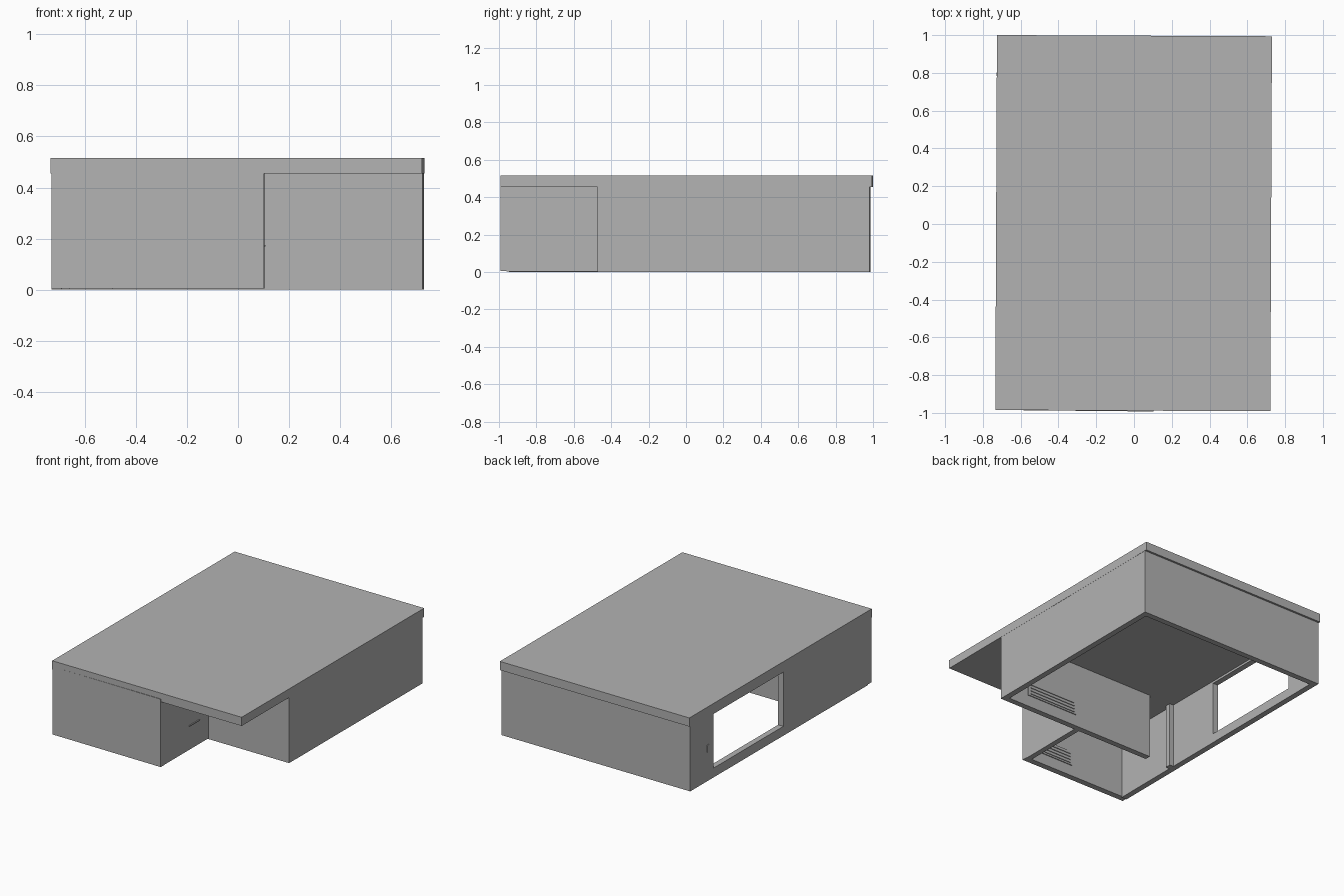
import bpy
import math
from mathutils import Matrix

cube = bpy.data.objects.get("Cube")
if cube:
    bpy.data.objects.remove(cube, do_unlink=True)

grey = bpy.data.materials.new("plain_grey")
grey.use_nodes = True
colour = (0.45, 0.45, 0.45, 1)
grey.diffuse_color = colour
grey.node_tree.nodes["Principled BSDF"].inputs["Base Color"].default_value = colour

SKEW = Matrix.Rotation(math.radians(-0.25), 4, 'Z')  # whole house sits slightly turned


def box(name, x, y, z, turn=0):
    """Box from (min, max) ranges, turned about z around its own centre."""
    bpy.ops.mesh.primitive_cube_add(size=1)
    ob = bpy.context.object
    ob.name = name
    size = [r[1] - r[0] for r in (x, y, z)]
    mid = [(r[0] + r[1]) / 2 for r in (x, y, z)]
    ob.data.transform(Matrix.Diagonal((*size, 1)))
    ob.matrix_world = SKEW @ Matrix.Translation(mid) @ Matrix.Rotation(math.radians(turn), 4, 'Z')
    ob.data.materials.append(grey)
    return ob


T = 0.04                      # wall thickness
EAVE = 0.457                  # underside of the roof
FULL = (0, EAVE)
L, R, BACK = -0.727, 0.725, 0.983
PORCH_X, PORCH_Y = 0.107, -0.47

# Roof slab covering house and porch
box("roof", (-0.73, 0.726), (-0.988, 0.997), (EAVE - 0.002, 0.515))

# Outer walls around the L-shaped plan
box("back_wall", (L, R), (BACK - T, BACK), FULL)
box("right_wall", (R - T, R), (PORCH_Y, BACK - T), FULL)
box("porch_back_wall", (-0.49, R - T), (PORCH_Y, PORCH_Y + T), FULL)
box("porch_side_wall", (PORCH_X - T, PORCH_X - 0.003), (-0.96, PORCH_Y), (0.004, EAVE))
box("front_wall", (L, PORCH_X), (-0.99, -0.948), (0.005, 0.475), -0.3)

# Left wall in pieces, leaving the large window opening
WIN = (-0.03, 0.73)
box("left_wall_front", (L, L + T), (-0.95, WIN[0]), FULL)
box("left_wall_back", (L, L + T), (WIN[1], BACK - T), FULL)
box("left_window_sill", (L, L + T), WIN, (0, 0.065))
box("left_window_lintel", (L, L + T), WIN, (0.44, EAVE))

# Doorway stub opposite the inner end of the dividing wall
box("doorway_stub", (L + T, L + T + 0.03), (PORCH_Y, PORCH_Y + T), FULL)

# Low slatted heaters on the inside of the walls
for name, x, y in (("rear_heater", (0.13, 0.53), PORCH_Y + T),
                   ("front_heater", (-0.27, 0.05), -0.948)):
    box(name, x, (y, y + 0.006), (0.08, 0.18))
    for i in range(4):
        z = 0.092 + i * 0.022
        box(f"{name}_slat_{i + 1}", (x[0] + 0.02, x[1] - 0.02),
            (y + 0.006, y + 0.011), (z, z + 0.008))

# Round ceiling panel
bpy.ops.mesh.primitive_cylinder_add(vertices=64, radius=0.52, depth=0.004,
                                    location=(-0.135, 0.37, EAVE - 0.003))
panel = bpy.context.object
panel.name = "ceiling_panel"
panel.data.materials.append(grey)
bpy.ops.object.shade_smooth_by_angle()

# Small fittings: porch handle and outside socket
box("porch_handle", (PORCH_X - 0.003, PORCH_X + 0.004), (-0.68, -0.57), (0.168, 0.174))
box("wall_socket", (L - 0.004, L), (0.78, 0.80), (0.2, 0.25))
